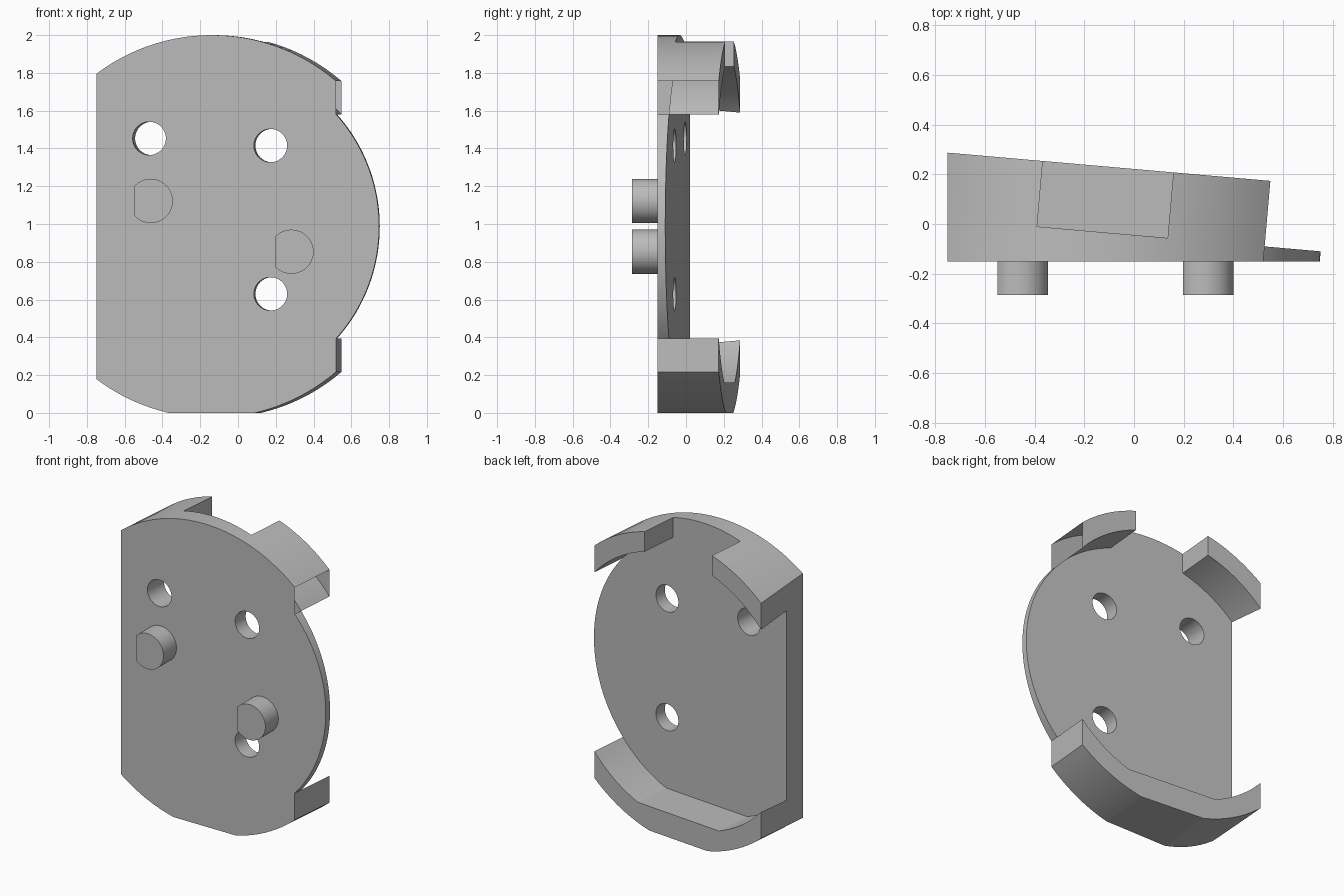
import bpy, bmesh
from math import sin, cos, acos, asin, pi, tan, radians

if "Cube" in bpy.data.objects:
    bpy.data.objects.remove(bpy.data.objects["Cube"], do_unlink=True)

TILT = tan(radians(5))          # housing axis leans against the front face
FRONT = -0.15
CX, CZ = -0.139, 0.987          # centre of the round outline on the front face
R_OUT, R_IN = 1.013, 0.886
X_CUT, X_LEFT = 0.52, -0.75
FLOOR, REAR = -0.0443, 0.2213   # rear offsets of the plate and of the rim

grey = bpy.data.materials.new("plain grey")
grey.use_nodes = True
grey.diffuse_color = (0.5, 0.5, 0.5, 1)
grey.node_tree.nodes["Principled BSDF"].inputs["Base Color"].default_value = (0.5, 0.5, 0.5, 1)


def arc(cx, cz, r, a0, a1, steps=48):
    return [(cx + r * cos(a0 + (a1 - a0) * i / steps),
             cz + r * sin(a0 + (a1 - a0) * i / steps)) for i in range(steps + 1)]


def prism(name, outline, near, far, lean=TILT):
    """Extrude an x-z outline along the leaning axis between two (offset, slope) planes."""
    def place(x, z, plane):
        c, k = plane
        y = (c - k * x + k * lean * FRONT) / (1 + k * lean)
        return (x + lean * (y - FRONT), y, z)
    bm = bmesh.new()
    a = [bm.verts.new(place(x, z, near)) for x, z in outline]
    b = [bm.verts.new(place(x, z, far)) for x, z in outline]
    bm.faces.new(a)
    bm.faces.new(b)
    n = len(a)
    for i in range(n):
        j = (i + 1) % n
        bm.faces.new((a[i], a[j], b[j], b[i]))
    bmesh.ops.recalc_face_normals(bm, faces=bm.faces)
    mesh = bpy.data.meshes.new(name)
    bm.to_mesh(mesh)
    bm.free()
    ob = bpy.data.objects.new(name, mesh)
    bpy.context.collection.objects.link(ob)
    mesh.materials.append(grey)
    return ob


def activate(ob):
    bpy.ops.object.select_all(action='DESELECT')
    ob.select_set(True)
    bpy.context.view_layer.objects.active = ob


def cut(ob, cutter):
    activate(ob)
    mod = ob.modifiers.new("cut", 'BOOLEAN')
    mod.operation, mod.solver, mod.object = 'DIFFERENCE', 'EXACT', cutter
    bpy.ops.object.modifier_apply(modifier=mod.name)
    bpy.data.objects.remove(cutter, do_unlink=True)


def flat_bottom_arc(r, start, z_flat):
    """Left-hand arc from start round to -start, with a flat chord at z_flat."""
    dip = asin((CZ - z_flat) / r)
    return arc(CX, CZ, r, start, pi + dip, 72) + arc(CX, CZ, r, 2 * pi - dip, 2 * pi - start, 16)


# Housing: outer outline, with the thinner disc showing on the right
a_out = acos((X_CUT - CX) / R_OUT)
a_in = acos((X_CUT - CX) / R_IN)
outline = flat_bottom_arc(R_OUT, a_out, 0) + arc(CX, CZ, R_IN, -a_in, a_in)
housing = prism("housing", outline, (FRONT, 0), (REAR, TILT))

# Straight left side
bm = bmesh.new()
bm.from_mesh(housing.data)
res = bmesh.ops.bisect_plane(bm, geom=bm.verts[:] + bm.edges[:] + bm.faces[:],
                             plane_co=(X_LEFT, 0, 0), plane_no=(1, 0, 0), clear_inner=True)
bmesh.ops.contextual_create(bm, geom=[e for e in res["geom_cut"] if isinstance(e, bmesh.types.BMEdge)])
bmesh.ops.recalc_face_normals(bm, faces=bm.faces)
bm.to_mesh(housing.data)
bm.free()

# Cavity behind the plate, open to the right and through the top notch
N0, N1 = -0.402, 0.127
n_right, n_left = acos((N1 - CX) / R_IN), acos((N0 - CX) / R_IN)
z_tip = R_IN * sin(a_in)
dip = asin((CZ - 0.16) / R_IN)
cavity = (arc(CX, CZ, R_IN, a_in, n_right, 16) + [(N1, 2.3), (N0, 2.3)]
          + arc(CX, CZ, R_IN, n_left, pi + dip, 60)
          + arc(CX, CZ, R_IN, 2 * pi - dip, 2 * pi - a_in, 16)
          + [(1.3, CZ - z_tip), (1.3, CZ + z_tip)])
cut(housing, prism("cavity_cutter", cavity, (FLOOR, TILT), (0.7, TILT)))

# Three screw holes along the leaning axis
for x, z in ((-0.47, 1.453), (0.172, 1.415), (0.172, 0.63)):
    ring = arc(x, z, 0.088, 0, 2 * pi, 64)[:-1]
    cut(housing, prism("hole_cutter", ring, (-0.4, 0), (0.5, 0)))

# Two D-shaped pegs on the front
pegs = []
for name, x, z in (("upper_peg", -0.462, 1.122), ("lower_peg", 0.283, 0.853)):
    half = acos(-0.086 / 0.117)
    pegs.append(prism(name, arc(x, z, 0.117, -half, half, 56), (-0.285, 0), (-0.14, 0), lean=0))

for ob in [housing] + pegs:
    activate(ob)
    bpy.ops.object.shade_smooth_by_angle(angle=radians(10))
